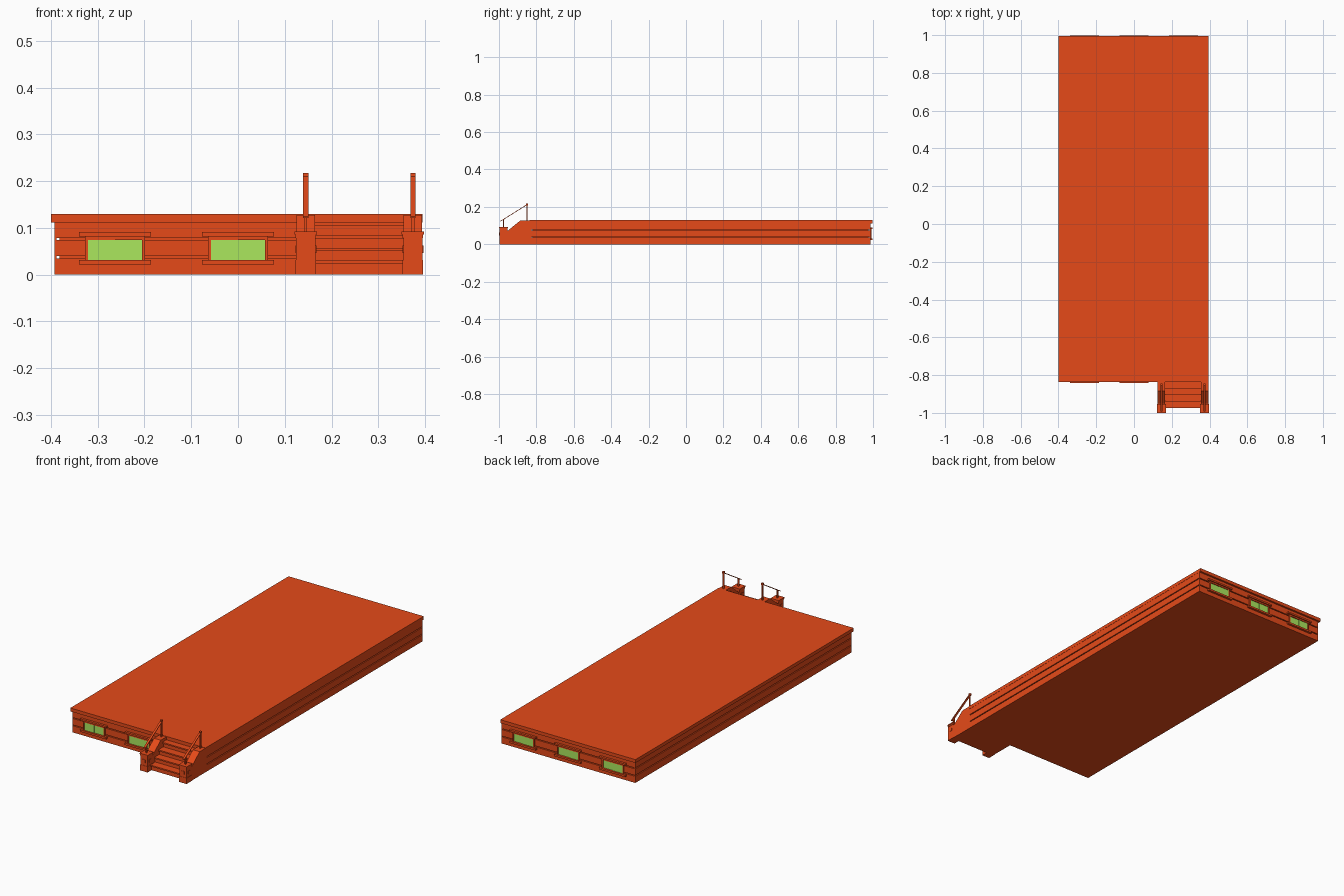
import bpy, bmesh

if "Cube" in bpy.data.objects:
    bpy.data.objects.remove(bpy.data.objects["Cube"], do_unlink=True)


def make_material(name, color):
    mat = bpy.data.materials.new(name)
    mat.use_nodes = True
    mat.diffuse_color = color
    mat.node_tree.nodes["Principled BSDF"].inputs["Base Color"].default_value = color
    return mat


BRICK = make_material("brick red", (0.79, 0.0685, 0.0097, 1))
GLASS = make_material("green glass", (0.42, 0.82, 0.114, 1))


def finish(name, bm, mat):
    bmesh.ops.recalc_face_normals(bm, faces=bm.faces)
    mesh = bpy.data.meshes.new(name)
    bm.to_mesh(mesh)
    bm.free()
    mesh.materials.append(mat)
    obj = bpy.data.objects.new(name, mesh)
    bpy.context.collection.objects.link(obj)
    return obj


def box(name, xs, ys, zs, mat=BRICK):
    bm = bmesh.new()
    bmesh.ops.create_cube(bm, size=1)
    for v in bm.verts:
        v.co = [(min(r) + max(r)) / 2 + c * (max(r) - min(r)) for c, r in zip(v.co, (xs, ys, zs))]
    return finish(name, bm, mat)


def side_profile(name, xs, points):
    """Extrude a (y, z) outline across x."""
    bm = bmesh.new()
    face = bm.faces.new([bm.verts.new((xs[0], y, z)) for y, z in points])
    new = bmesh.ops.extrude_face_region(bm, geom=[face])["geom"]
    bmesh.ops.translate(bm, verts=[g for g in new if isinstance(g, bmesh.types.BMVert)],
                        vec=(xs[1] - xs[0], 0, 0))
    return finish(name, bm, BRICK)


# Building: recessed core, stacked wall courses, corner strips, roof slab
X0, X1, FRONT, BACK = -0.392, 0.394, -0.830, 0.986
GAP, STRIP = 0.010, 0.004
box("wall_core", (X0 + GAP, X1 - GAP), (FRONT + GAP, BACK - GAP), (0.002, 0.12))
for i, zs in enumerate([(0, 0.035), (0.040, 0.074), (0.079, 0.113)]):
    box(f"wall_course_{i + 1}", (X0, X1), (FRONT, BACK), zs)
for end, y, inward in (("front", FRONT, STRIP), ("back", BACK, -STRIP)):
    box(f"{end}_right_corner_strip", (X0, X0 + STRIP), (y, y + inward), (0, 0.113))
    box(f"{end}_left_corner_strip", (X1 - STRIP, X1), (y, y + inward), (0, 0.113))
box("roof_slab", (-0.4, 0.395), (-0.837, 0.996), (0.112, 0.13))


# Windows: two sliding panes, jambs, head, sill and lintel
def window(name, x, wall, out):
    def depth(d):
        return (wall - out * 0.003, wall + out * d)
    for side, s, d in (("left", 1, 0.001), ("right", -1, 0.003)):
        box(f"{name}_pane_{side}", (x, x + s * 0.058), depth(d), (0.032, 0.074), GLASS)
        box(f"{name}_jamb_{side}", (x + s * 0.058, x + s * 0.064), depth(0.006), (0.031, 0.078))
    box(f"{name}_head", (x - 0.064, x + 0.064), depth(0.006), (0.074, 0.082))
    box(f"{name}_sill", (x - 0.077, x + 0.077), depth(0.012), (0.022, 0.032))
    box(f"{name}_lintel", (x - 0.077, x + 0.077), depth(0.012), (0.082, 0.091))


for i, x in enumerate((-0.263, 0)):
    window(f"front_window_{i + 1}", x, FRONT, -1)
for i, x in enumerate((-0.263, 0, 0.263)):
    window(f"back_window_{i + 1}", x, BACK, 1)

# Stairs: solid risers with projecting treads
for i in range(4):
    y, top = -0.973 + i * 0.034, 0.030 + i * 0.0273
    box(f"riser_{i + 1}", (0.16, 0.357), (y + 0.008, FRONT), (0, top - 0.007))
    box(f"tread_{i + 1}", (0.16, 0.357), (y, FRONT), (top - 0.007, top))

# Cheek walls, pillars and handrails on both sides of the stairs
for side, cx in (("right", 0.145), ("left", 0.374)):
    side_profile(f"{side}_cheek_wall", (cx - 0.020, cx + 0.020),
                 [(-0.965, 0), (-0.965, 0.070), (-0.95, 0.075), (-0.885, 0.128),
                  (-0.825, 0.128), (-0.825, 0)])

    cy = -0.976
    for part, half, zs in (("base", 0.022, (0, 0.031)), ("shaft", 0.0205, (0.031, 0.079)),
                           ("neck", 0.022, (0.079, 0.086)), ("cap", 0.024, (0.086, 0.092))):
        box(f"{side}_pillar_{part}", (cx - half, cx + half), (cy - half, cy + half), zs)
    # Raised square plates on the pillar faces
    for face, hx, hy in (("front", 0.008, 0.0225), ("side", 0.0225, 0.008)):
        box(f"{side}_pillar_{face}_plate", (cx - hx, cx + hx), (cy - hy, cy + hy), (0.047, 0.063))

    box(f"{side}_rail_front_post", (cx - 0.003, cx + 0.003), (cy - 0.003, cy + 0.003),
        (0.09, 0.132))
    box(f"{side}_rail_back_post", (cx - 0.003, cx + 0.003), (-0.853, -0.847), (0.125, 0.21))
    box(f"{side}_rail_end", (cx - 0.0055, cx + 0.0055), (-0.856, -0.844), (0.208, 0.218))
    side_profile(f"{side}_handrail", (cx - 0.0055, cx + 0.0055),
                 [(-0.992, 0.121), (-0.992, 0.125), (-0.848, 0.215), (-0.848, 0.211)])
